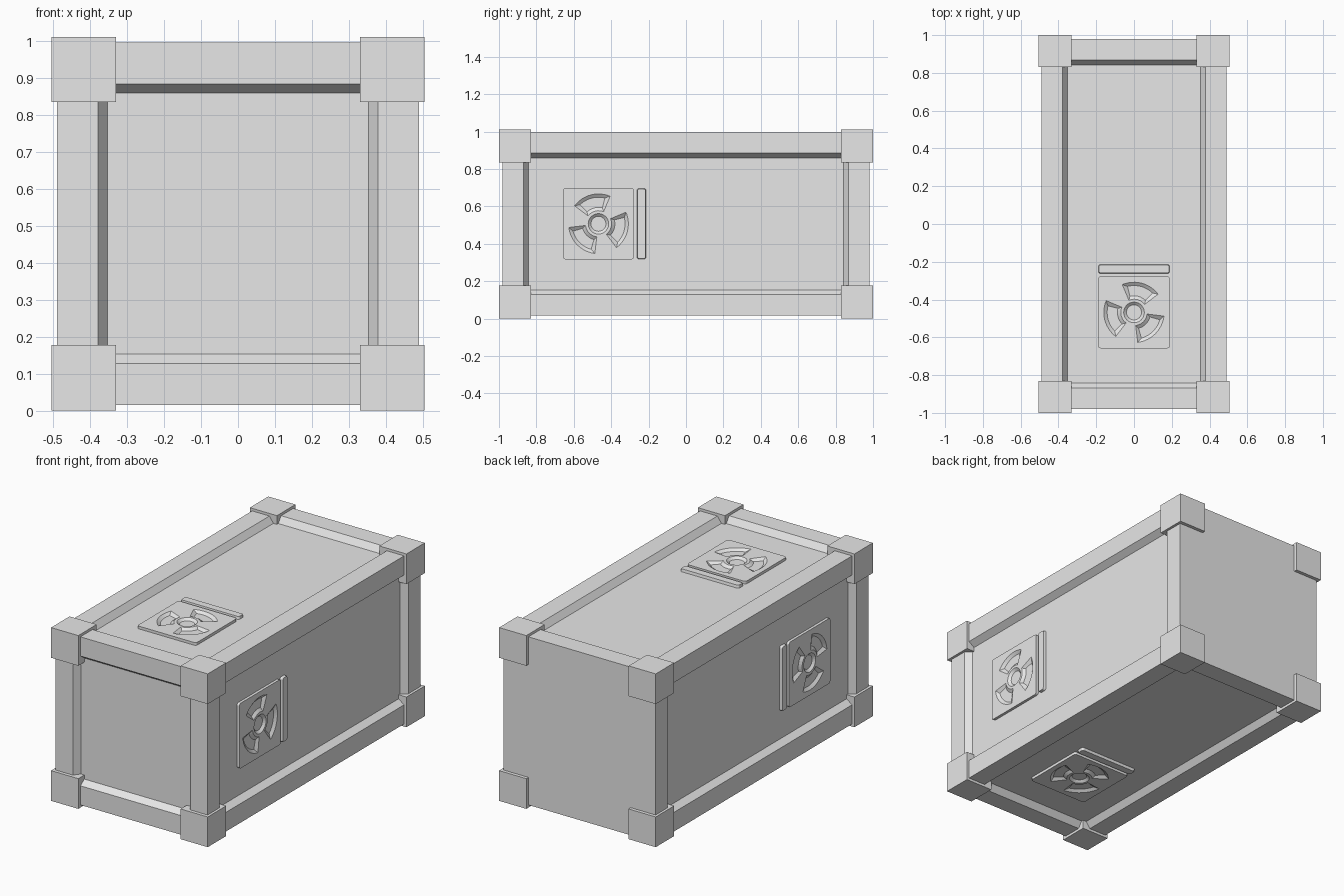
import bpy, bmesh
from math import sin, cos, pi, radians
from mathutils import Matrix, Vector

if "Cube" in bpy.data.objects:
    bpy.data.objects.remove(bpy.data.objects["Cube"], do_unlink=True)

grey = bpy.data.materials.new("plain grey")
grey.use_nodes = True
grey.diffuse_color = (0.8, 0.8, 0.8, 1)
grey.node_tree.nodes["Principled BSDF"].inputs["Base Color"].default_value = (0.8, 0.8, 0.8, 1)

MID = 0.507          # height of the crate's centre
HALF = 0.49          # half width and half height of the body
RECESS = 0.036       # depth of the panels


def add_object(name, mesh, matrix=Matrix()):
    obj = bpy.data.objects.new(name, mesh)
    obj.matrix_world = matrix
    bpy.context.collection.objects.link(obj)
    return obj


def to_mesh(name, bm):
    bmesh.ops.recalc_face_normals(bm, faces=bm.faces)
    mesh = bpy.data.meshes.new(name)
    bm.to_mesh(mesh)
    bm.free()
    mesh.materials.append(grey)
    return mesh


def box(bm, size, centre):
    m = Matrix.Translation(centre) @ Matrix.Diagonal((*size, 1))
    return bmesh.ops.create_cube(bm, size=1, matrix=m)


def loft(bm, low, high, z0, z1):
    """Closed solid between two outlines with equal point counts."""
    a = [bm.verts.new((x, y, z0)) for x, y in low]
    b = [bm.verts.new((x, y, z1)) for x, y in high]
    bm.faces.new(a[::-1])
    bm.faces.new(b)
    for i in range(len(a)):
        j = (i + 1) % len(a)
        bm.faces.new((a[i], a[j], b[j], b[i]))


def rounded(w, h, r, cy=0, steps=4):
    pts = []
    for q, (sx, sy) in enumerate([(1, 1), (-1, 1), (-1, -1), (1, -1)]):
        for k in range(steps + 1):
            t = (q + k / steps) * pi / 2
            pts.append((sx * (w - r) + r * cos(t), cy + sy * (h - r) + r * sin(t)))
    return pts


def arc(r, start, end, steps):
    return [(r * cos(start + (end - start) * k / steps),
             r * sin(start + (end - start) * k / steps)) for k in range(steps + 1)]


def blade(r0, r1, mid, half):
    return arc(r1, mid - half, mid + half, 12) + arc(r0, mid + half, mid - half, 6)


# Body: every face but the back has a frame around a sunken, sloped panel
bm = bmesh.new()
box(bm, (2 * HALF, 1.96, 2 * HALF), (0, 0, MID))
bm.normal_update()
panels = [f for f in bm.faces if f.normal.y < 0.5]
bmesh.ops.inset_individual(bm, faces=panels, thickness=0.158)
bmesh.ops.inset_individual(bm, faces=panels, thickness=0.036, depth=-RECESS)
add_object("crate_body", to_mesh("crate_body", bm))

# Corner blocks
bm = bmesh.new()
for sx in (-1, 1):
    for sy in (-1, 1):
        for sz in (-1, 1):
            box(bm, (0.175, 0.17, 0.176), (sx * 0.4175, sy * 0.915, MID + sz * 0.417))
add_object("corner_blocks", to_mesh("corner_blocks", bm))

# Emblem plate, with three sunken fan blades and a sunken hub
bm = bmesh.new()
outline = rounded(0.19, 0.19, 0.014)
loft(bm, outline, outline, -0.005, 0.016)
plate = add_object("plate_blank", to_mesh("plate_blank", bm))

bm = bmesh.new()
for k in range(3):
    mid = radians(75 + 120 * k)
    loft(bm, blade(0.088, 0.142, mid, radians(29)),
         blade(0.07, 0.16, mid, radians(38)), 0.003, 0.0161)
loft(bm, arc(0.04, 0, 2 * pi, 24)[:-1], arc(0.055, 0, 2 * pi, 24)[:-1], 0.003, 0.0161)
cutter = add_object("blade_cutter", to_mesh("blade_cutter", bm))
cutter.hide_render = True

cut = plate.modifiers.new("blades", 'BOOLEAN')
cut.operation = 'DIFFERENCE'
cut.solver = 'EXACT'
cut.object = cutter
graph = bpy.context.evaluated_depsgraph_get()
plate_mesh = bpy.data.meshes.new_from_object(plate.evaluated_get(graph))
for helper in (plate, cutter):
    bpy.data.objects.remove(helper, do_unlink=True)

# Narrow bar beside the plate
bm = bmesh.new()
loft(bm, rounded(0.19, 0.025, 0.012, 0.23), rounded(0.186, 0.021, 0.01, 0.23), -0.005, 0.016)
bar_mesh = to_mesh("bar", bm)

# Repeat the emblem on the four long sides
for k, side in enumerate(("top", "left", "bottom", "right")):
    place = (Matrix.Translation((0, -0.468, MID)) @ Matrix.Rotation(k * pi / 2, 4, 'Y')
             @ Matrix.Translation((0, 0, HALF - RECESS)))
    add_object(side + "_emblem_plate", plate_mesh, place)
    add_object(side + "_emblem_bar", bar_mesh, place)
